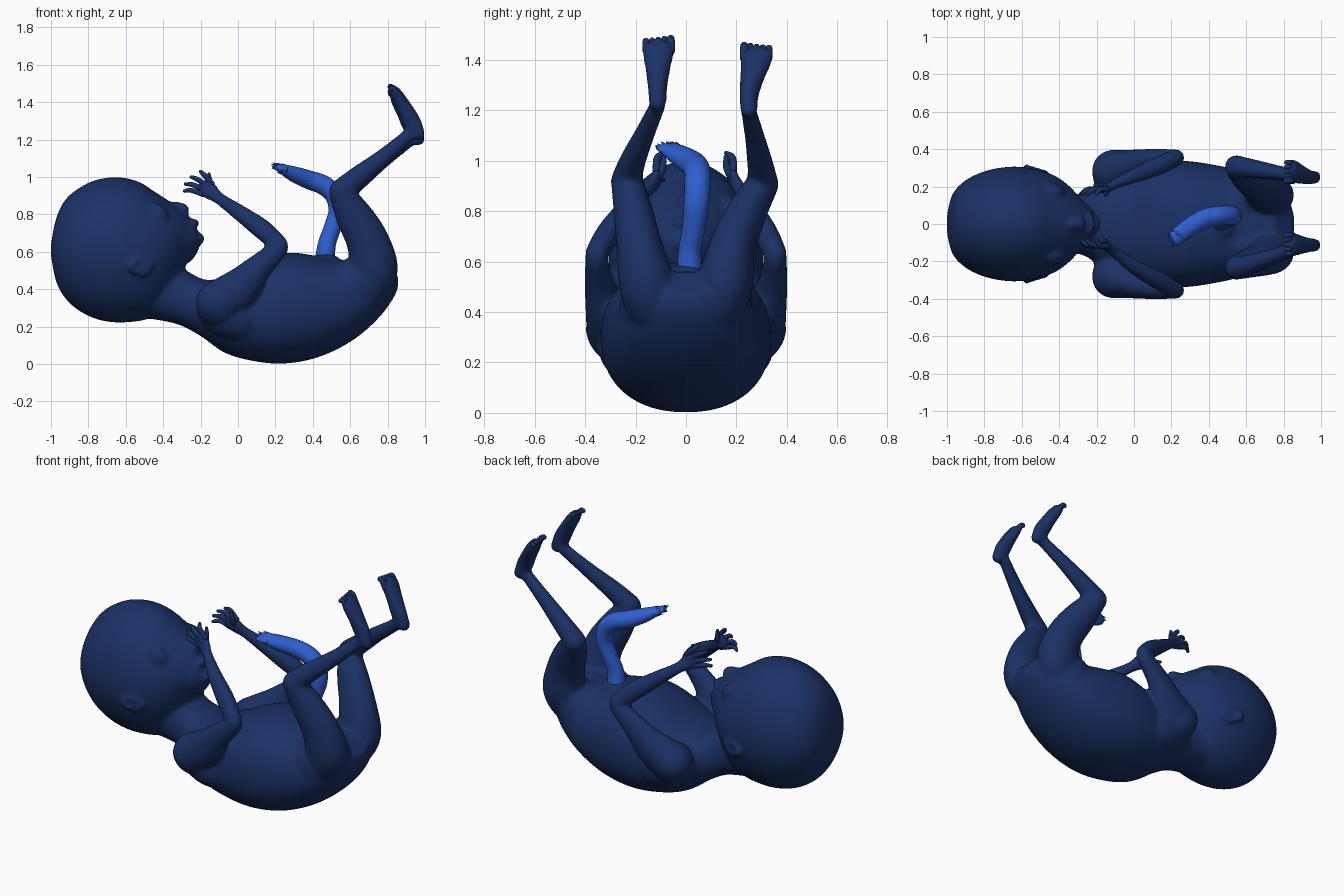
import bpy, bmesh, math, random
from mathutils import Vector, Matrix

if "Cube" in bpy.data.objects:
    bpy.data.objects.remove(bpy.data.objects["Cube"])

random.seed(4)


def material(name, rgb):
    m = bpy.data.materials.new(name)
    m.diffuse_color = (*rgb, 1)
    m.use_nodes = True
    m.node_tree.nodes["Principled BSDF"].inputs["Base Color"].default_value = m.diffuse_color
    return m


NAVY = material("navy skin", (0.0105, 0.031, 0.130))
BLUE = material("bright blue cord", (0.028, 0.115, 0.63))


def spline(rows, n=6):
    """Smooth Catmull-Rom interpolation of rows of numbers."""
    p = [rows[0]] + list(rows) + [rows[-1]]
    out = []
    for i in range(1, len(p) - 2):
        for k in range(n):
            t = k / n
            out.append([0.5 * (2 * b + (c - a) * t + (2 * a - 5 * b + 4 * c - d) * t * t
                               + (3 * b - a - 3 * c + d) * t ** 3)
                        for a, b, c, d in zip(*p[i - 1:i + 3])])
    out.append(list(rows[-1]))
    return out


def loft(bm, rings, sides=32, power=1.0):
    """Skin closed rings given as (centre, half axis a, half axis b)."""
    f = lambda v: math.copysign(abs(v) ** power, v)
    loops = []
    for c, a, b in rings:
        loops.append([bm.verts.new(c + a * f(math.cos(t)) + b * f(math.sin(t)))
                      for t in (2 * math.pi * i / sides for i in range(sides))])
    faces = []
    for r, s in zip(loops, loops[1:]):
        for i in range(sides):
            j = (i + 1) % sides
            faces.append(bm.faces.new((r[i], r[j], s[j], s[i])))
    faces += [bm.faces.new(loops[0]), bm.faces.new(loops[-1])]
    bmesh.ops.recalc_face_normals(bm, faces=faces)
    return loops


def trunk(bm, rows, power):
    """Rows: upper x, z, lower x, z, half width."""
    rings = []
    for ax, az, bx, bz, w in spline(rows):
        a, b = Vector((ax, 0, az)), Vector((bx, 0, bz))
        rings.append(((a + b) / 2, Vector((0, w, 0)), (a - b) / 2))
    loft(bm, rings, 48, power)


def ball(bm, c, r, rot=Matrix()):
    r = (r, r, r) if isinstance(r, (int, float)) else r
    bmesh.ops.create_uvsphere(bm, u_segments=24, v_segments=14, radius=1,
                              matrix=Matrix.Translation(c) @ rot @ Matrix.Diagonal((*r, 1)))


def limb(bm, rows, sides=20, ends=True, n=6):
    """Rows: x, y, z, half width across y, half thickness."""
    pts = spline(rows, n)
    pos = [Vector(p[:3]) for p in pts]
    rings = []
    for i, p in enumerate(pts):
        t = (pos[min(i + 1, len(pos) - 1)] - pos[max(i - 1, 0)]).normalized()
        a = Vector((0, 1, 0))
        a = (a - t * a.dot(t)).normalized()
        rings.append((pos[i], a * p[3], t.cross(a) * p[4]))
    loops = loft(bm, rings, sides)
    if ends:
        for k in (0, -1):
            ball(bm, pos[k], min(pts[k][3:]))
    return loops


def finish(bm, name, mat):
    me = bpy.data.meshes.new(name)
    bm.to_mesh(me)
    bm.free()
    me.materials.append(mat)
    ob = bpy.data.objects.new(name, me)
    bpy.context.collection.objects.link(ob)
    me.polygons.foreach_set("use_smooth", [True] * len(me.polygons))
    return ob


body, fingers, toes = bmesh.new(), bmesh.new(), bmesh.new()

# head, from the back of the skull to the mouth
trunk(body, [(-1.0, .64, -1.0, .58, .05), (-.975, .77, -.975, .45, .15), (-.93, .87, -.93, .36, .21),
             (-.86, .935, -.85, .285, .26), (-.76, .985, -.74, .235, .295), (-.64, 1.0, -.61, .222, .307),
             (-.53, .975, -.46, .25, .285), (-.45, .925, -.37, .35, .25), (-.38, .88, -.31, .45, .2),
             (-.325, .84, -.28, .53, .155), (-.275, .80, -.25, .55, .115), (-.235, .755, -.215, .60, .08),
             (-.215, .71, -.205, .64, .04)], 1.06)
# neck and torso, from the nape to the rump
trunk(body, [(-.40, .58, -.52, .25, .17), (-.26, .49, -.33, .215, .16), (-.16, .45, -.20, .15, .22),
             (-.02, .48, -.07, .06, .29), (.12, .55, .09, .015, .325), (.27, .595, .25, .003, .338),
             (.41, .58, .43, .037, .318), (.52, .56, .61, .125, .285), (.60, .555, .755, .25, .24),
             (.68, .56, .845, .38, .175), (.75, .56, .858, .47, .10)], 0.9)

# nose, lips and chin
ball(body, (-.295, 0, .825), (.035, .04, .035))
ball(body, (-.33, 0, .84), (.05, .03, .03))
ball(body, (-.235, 0, .755), (.028, .06, .022))
ball(body, (-.212, 0, .67), (.035, .055, .032))
# navel collar
ball(body, (.47, 0, .555), (.075, .08, .035))

for s in (-1, 1):
    # closed eyelids and the slanted fold below each
    ball(body, (-.435, s * .168, .795), (.075, .05, .06), Matrix.Rotation(.8, 4, 'Y'))
    limb(body, [(-.475, s * .215, .77, .009, .009), (-.43, s * .212, .785, .011, .011),
                (-.395, s * .186, .82, .009, .009)], 10)
    # ear: a rim around a shallow bowl
    rim = [(-.52 + .055 * math.cos(a), s * (.29 - .018 * math.cos(a)), .522 + .034 * math.sin(a), .014, .014)
           for a in (math.radians(d) for d in range(-60, 241, 30))]
    limb(body, rim, 10)
    ball(body, (-.52, s * .278, .522), (.055, .017, .035))
    ball(body, (-.51, s * .28, .485), (.022, .018, .02))

    # arm: shoulder blade, shoulder, elbow, wrist
    wy, hy = (-.155, -.118) if s < 0 else (.215, .188)
    ball(body, (-.03, s * .22, .27), (.19, .13, .14), Matrix.Rotation(.3, 4, 'Y'))
    ball(body, (-.10, s * .275, .32), (.125, .115, .12))
    limb(body, [(-.11, s * .283, .33, .115, .115), (0, s * .315, .40, .085, .11),
                (.11, s * .345, .515, .058, .074), (.225, s * .355, .62, .045, .052)])
    limb(body, [(.225, s * .355, .635, .045, .048), (.13, (s * .33 + wy * .2) / 1.2, .72, .05, .055),
                (0, (s * .3 + wy) / 2, .815, .04, .043), (-.10, wy, .885, .027, .034),
                (-.15, hy, .925, .022, .05), (-.195, hy * .97, .96, .019, .05)])
    # four fingers and a thumb
    tips = [(-.285, .925), (-.28, .962), (-.25, 1.0), (-.2, 1.03)]
    for k, (x, z) in enumerate(tips):
        bx, bz = -.212 + k * .016, .925 + k * .02
        limb(fingers, [(bx + .025, hy, bz - .018, .014, .014),
                       ((bx + x) / 2, hy - s * .004, (bz + z) / 2 + .004, .014, .014),
                       (x, hy - s * .028, z, .009, .009)], 10)
    limb(fingers, [(-.145, hy, .925, .017, .017), (-.15, hy - s * .025, .97, .015, .015),
                   (-.155, hy - s * .03, 1.015, .009, .009)], 10)

    # leg: hip, knee, ankle; the two feet sit a little differently
    ky, ay, ty, dz = (-.235, -.113, -.11, 0) if s < 0 else (.305, .25, .28, -.027)
    ball(body, (.62, s * .12, .41), (.15, .145, .16))
    limb(body, [(.69, s * .125, .42, .115, .125), (.724, s * .155, .515, .112, .132),
                (.692, s * .185, .66, .092, .115), (.615, (s * .185 + ky) / 2, .80, .078, .098),
                (.548, ky, .92 + dz / 2, .064, .066)])
    limb(body, [(.548, ky, .925 + dz / 2, .062, .064), (.64, ky * .8 + ay * .2, 1.0 + dz / 2, .052, .058),
                (.78, ky * .4 + ay * .6, 1.11 + dz / 2, .04, .045), (.91, ay, 1.22 + dz, .032, .038),
                (.935, ay, 1.245 + dz, .032, .042)])
    limb(body, [(.965, ay, 1.23 + dz, .036, .036), (.932, ay, 1.29 + dz, .039, .05),
                (.89, (ay + ty) / 2, 1.37 + dz, .052, .042), (.852, ty, 1.435 + dz, .066, .034),
                (.836, ty, 1.465 + dz, .063, .027)])
    # five toes
    for k in range(5):
        y = ty + s * (k - 2) * .0245
        r = .017 if k == 0 else .0135
        limb(toes, [(.85, y, 1.435 + dz, r, r), (.832, y, 1.472 + dz, r, r),
                    (.815, y, 1.5 - k * .004 - r + dz, r * .9, r * .9)], 10)

# fuse head, torso and limbs into one smooth skin
skin = finish(body, "body", NAVY)
bpy.context.view_layer.objects.active = skin
rm = skin.modifiers.new("fuse", 'REMESH')
rm.mode = 'VOXEL'
rm.voxel_size = 0.011
rm.use_smooth_shade = True
sm = skin.modifiers.new("soften", 'SMOOTH')
sm.factor, sm.iterations = 0.5, 12
for m in ("fuse", "soften"):
    bpy.ops.object.modifier_apply(modifier=m)
finish(fingers, "fingers", NAVY)
finish(toes, "toes", NAVY)

# umbilical cord with a frayed end
cord = bmesh.new()
loops = limb(cord, [(.465, .015, .55, .052, .055), (.475, .015, .64, .046, .048), (.505, .03, .73, .046, .046),
                    (.53, .04, .82, .05, .046), (.515, .045, .90, .052, .05), (.46, .045, .955, .052, .052),
                    (.38, .03, .985, .052, .05), (.30, -.015, 1.015, .05, .042), (.245, -.055, 1.04, .045, .028),
                    (.215, -.08, 1.052, .04, .018)], 24, False)
for k in (-1, -7):
    for i, v in enumerate(loops[k]):
        if i % 2:
            v.co += Vector((-.035, -.012, .012)) * random.uniform(.4, 1.1)
finish(cord, "umbilical_cord", BLUE)
